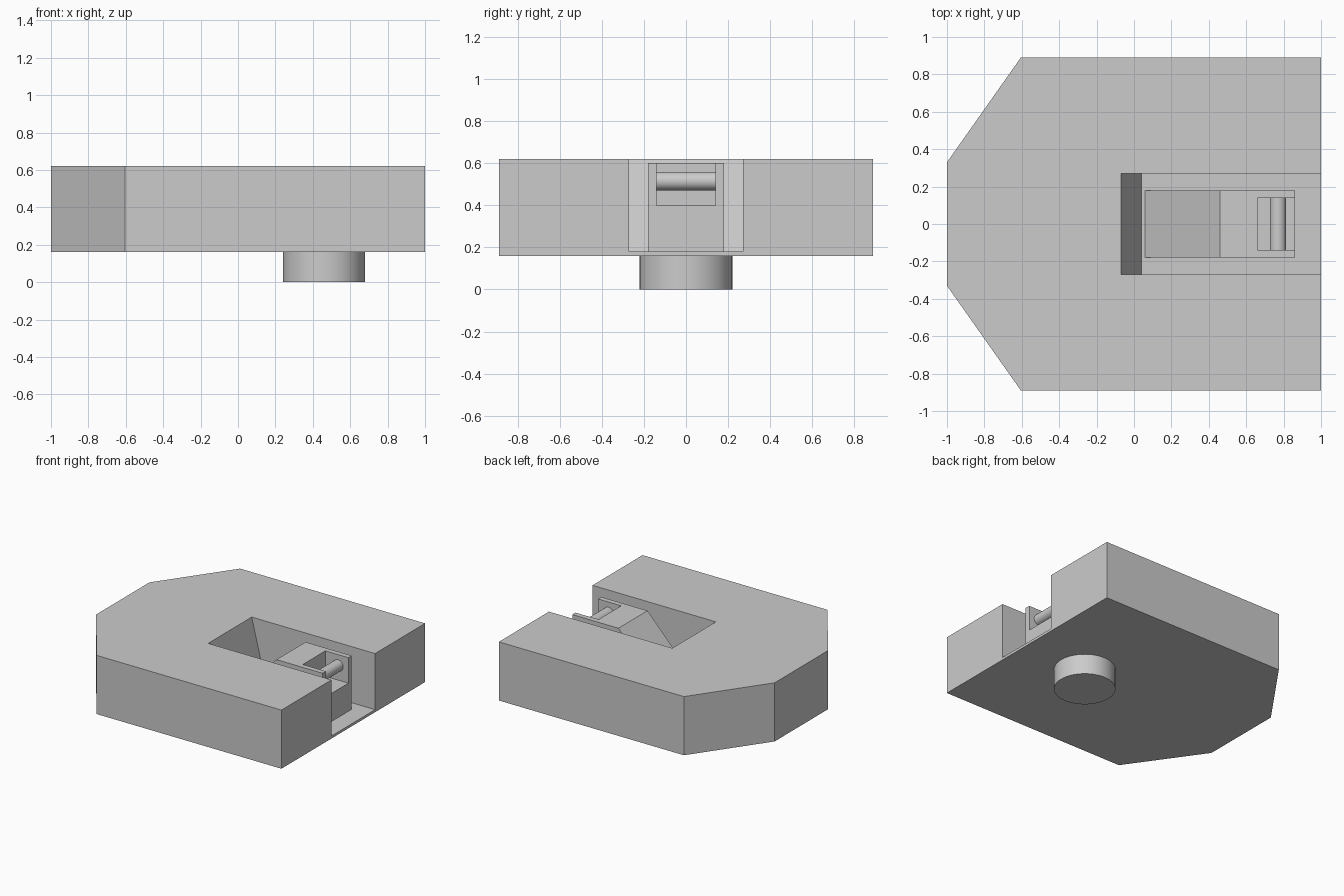
import bpy
import bmesh
import math
from mathutils import Vector

cube = bpy.data.objects.get("Cube")
if cube:
    bpy.data.objects.remove(cube, do_unlink=True)

# Single plain grey
grey = bpy.data.materials.new("light_grey")
grey.use_nodes = True
colour = (0.6, 0.6, 0.6, 1)
grey.diffuse_color = colour
grey.node_tree.nodes["Principled BSDF"].inputs["Base Color"].default_value = colour


def prism(name, outline, offset):
    """Extrude a closed outline of 3D points along an offset."""
    bm = bmesh.new()
    face = bm.faces.new([bm.verts.new(p) for p in outline])
    grown = bmesh.ops.extrude_face_region(bm, geom=[face], use_keep_orig=True)
    verts = [g for g in grown["geom"] if isinstance(g, bmesh.types.BMVert)]
    bmesh.ops.translate(bm, verts=verts, vec=Vector(offset))
    bmesh.ops.recalc_face_normals(bm, faces=bm.faces)
    mesh = bpy.data.meshes.new(name)
    bm.to_mesh(mesh)
    bm.free()
    mesh.materials.append(grey)
    obj = bpy.data.objects.new(name, mesh)
    bpy.context.collection.objects.link(obj)
    return obj


def side_prism(name, profile, half_width):
    """Extrude an x-z profile symmetrically across y."""
    return prism(name, [(x, -half_width, z) for x, z in profile],
                 (0, 2 * half_width, 0))


def cut(target, cutter):
    """Subtract the cutter, apply the result and discard the cutter."""
    mod = target.modifiers.new("cut", "BOOLEAN")
    mod.operation = "DIFFERENCE"
    mod.solver = "EXACT"
    mod.object = cutter
    bpy.context.view_layer.update()
    graph = bpy.context.evaluated_depsgraph_get()
    mesh = bpy.data.meshes.new_from_object(target.evaluated_get(graph))
    target.modifiers.clear()
    target.data = mesh
    bpy.data.objects.remove(cutter, do_unlink=True)


def cylinder(name, radius, depth, location, rotation=(0, 0, 0)):
    bpy.ops.mesh.primitive_cylinder_add(vertices=48, radius=radius, depth=depth,
                                        location=location, rotation=rotation)
    obj = bpy.context.object
    obj.name = name
    obj.data.materials.append(grey)
    bpy.ops.object.shade_smooth_by_angle(angle=math.radians(30))
    return obj


BASE, FLOOR, TOP = 0.16, 0.18, 0.62

# Main body: slab with two chamfered corners
half = [(1, 0.89), (-0.605, 0.89), (-1, 0.33)]
outline = half + [(x, -y) for x, y in reversed(half)]
body = prism("body", [(x, y, BASE) for x, y in outline], (0, 0, TOP - BASE))

# Open-ended slot with a sloping inner wall
slope = (0.04 + 0.07) / (TOP - FLOOR)
slot = [(0.04, FLOOR), (1.1, FLOOR), (1.1, TOP + 0.1), (-0.07 - slope * 0.1, TOP + 0.1)]
cut(body, side_prism("slot_cutter", slot, 0.27))

# Ramped block standing in the slot, notched at its outer end
block = side_prism("ramp_block", [(0.06, FLOOR), (0.86, FLOOR), (0.86, 0.6), (0.46, 0.6)], 0.18)
notch = [(0.66, 0.4), (0.96, 0.4), (0.96, 0.7), (0.66, 0.7)]
cut(block, side_prism("notch_cutter", notch, 0.14))

# Cross pin between the notch cheeks
cylinder("cross_pin", 0.044, 0.28, (0.77, 0, 0.515), (math.pi / 2, 0, 0))

# Round foot under the body
cylinder("round_foot", 0.22, BASE, (0.46, 0, BASE / 2))
